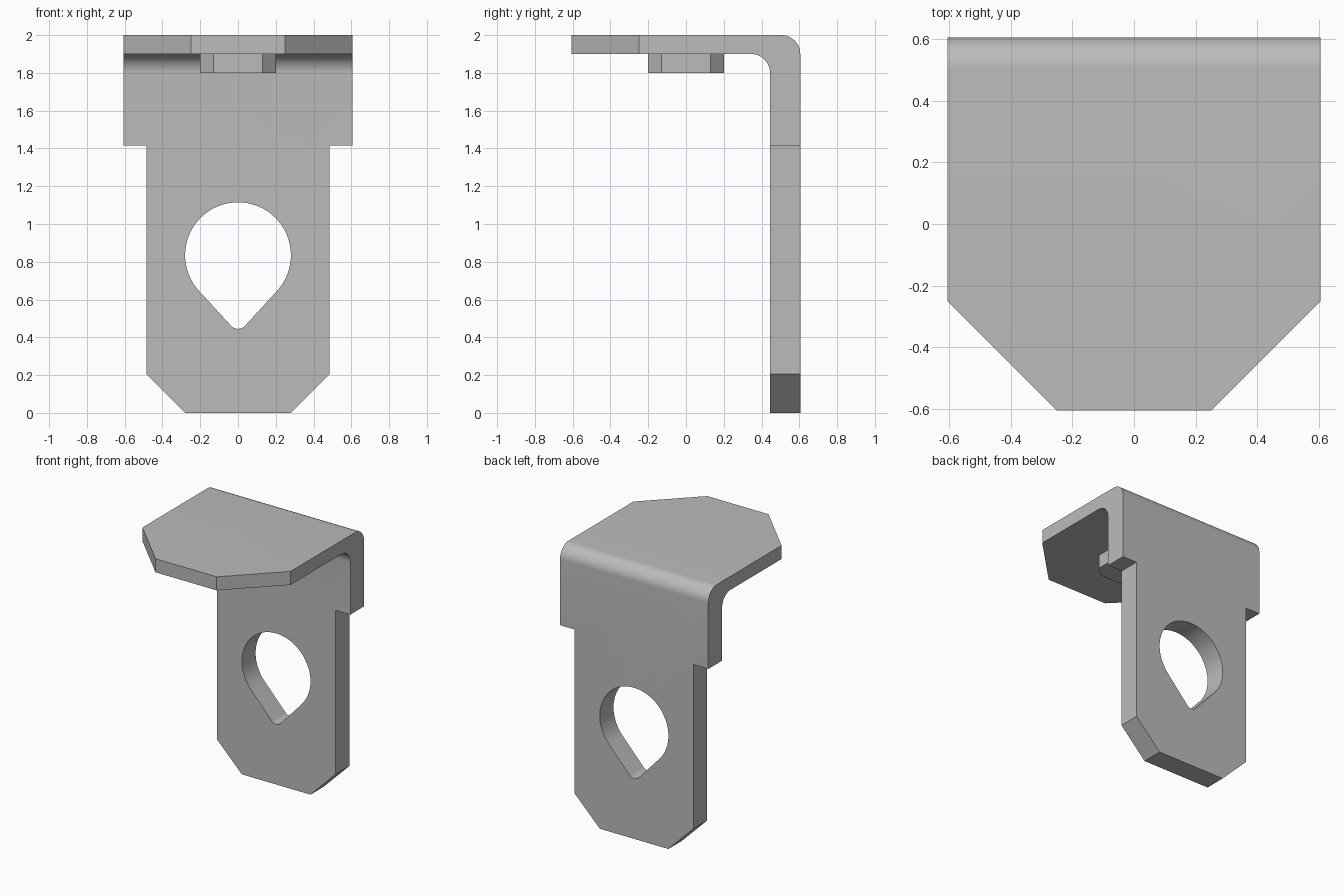
import bpy, bmesh
from math import sin, cos, pi, asin
from mathutils import Vector

cube = bpy.data.objects.get("Cube")
if cube:
    bpy.data.objects.remove(cube)

metal = bpy.data.materials.new("plain grey")
metal.use_nodes = True
GREY = (0.5, 0.5, 0.5, 1)
metal.diffuse_color = GREY
metal.node_tree.nodes["Principled BSDF"].inputs["Base Color"].default_value = GREY

HALF = 0.605          # half width and half depth
BACK_Y = 0.445        # front face of the hanging plate
TOP_Z = 1.9           # underside of the top plate


def arc(cx, cy, r, a0, a1, n=12):
    return [(cx + r * cos(a0 + (a1 - a0) * i / n),
             cy + r * sin(a0 + (a1 - a0) * i / n)) for i in range(n + 1)]


def prism(name, outline, to_3d, sweep, inward=False):
    """Extrude a flat outline along the sweep vector."""
    bm = bmesh.new()
    face = bm.faces.new([bm.verts.new(to_3d(a, b)) for a, b in outline])
    ext = bmesh.ops.extrude_face_region(bm, geom=[face], use_keep_orig=True)
    moved = [v for v in ext["geom"] if isinstance(v, bmesh.types.BMVert)]
    bmesh.ops.translate(bm, verts=moved, vec=Vector(sweep))
    bmesh.ops.recalc_face_normals(bm, faces=bm.faces[:])
    if inward:
        bmesh.ops.reverse_faces(bm, faces=bm.faces[:])
    mesh = bpy.data.meshes.new(name)
    bm.to_mesh(mesh)
    bm.free()
    mesh.materials.append(metal)
    obj = bpy.data.objects.new(name, mesh)
    bpy.context.collection.objects.link(obj)
    return obj


# Bent plate: L-shaped section swept across the width
section = [(-HALF, 2), *arc(HALF - 0.1, TOP_Z, 0.1, pi / 2, 0), (HALF, 0), (BACK_Y, 0),
           *arc(BACK_Y - 0.1, TOP_Z - 0.1, 0.1, 0, pi / 2), (-HALF, TOP_Z)]
bracket = prism("bent_plate", section, lambda y, z: (-HALF, y, z), (2 * HALF, 0, 0))

# Cutters: front corners, narrowed lower plate and teardrop hole
cutters = []
for s in (-1, 1):
    corner = [(s * 0.25, -HALF), (s * HALF, -0.25), (s * 0.96, -0.25 + 0.355), (s * 0.96, -0.96),
              (s * 0.25 - s * 0.355, -0.96)]
    corner = [(s * 0.25, -HALF), (s * HALF, -0.25), (s * 0.7, -0.155), (s * 0.7, -0.7),
              (s * 0.155, -0.7)]
    cutters.append(prism("corner_cutter", corner, lambda x, y: (x, y, 1.7), (0, 0, 0.5)))
    side = [(s * 0.485, 1.415), (s * 0.7, 1.415), (s * 0.7, -0.1), (s * 0.18, -0.1),
            (s * 0.28, 0), (s * 0.485, 0.205)]
    cutters.append(prism("side_cutter", side, lambda x, z: (x, 0.3, z), (0, 0.5, 0)))

big, small, high, low = 0.28, 0.05, 0.835, 0.495
tilt = asin((big - small) / (high - low))
teardrop = (arc(0, high, big, -tilt, pi + tilt, 48)
            + arc(0, low, small, pi + tilt, 2 * pi - tilt, 12))
cutters.append(prism("hole_cutter", teardrop, lambda x, z: (x, 0.3, z), (0, 0.5, 0)))

bpy.context.view_layer.objects.active = bracket
for cutter in cutters:
    cutter.hide_render = True
    mod = bracket.modifiers.new("cut", 'BOOLEAN')
    mod.operation, mod.solver, mod.object = 'DIFFERENCE', 'EXACT', cutter
    bpy.ops.object.modifier_apply(modifier=mod.name)
    bpy.data.objects.remove(cutter)

bpy.ops.object.select_all(action='DESELECT')
bracket.select_set(True)
bpy.ops.object.shade_smooth_by_angle(angle=pi / 6)

# Chamfered square socket under the top plate, its walls facing inward
w, c = 0.2, 0.13
socket = [(w, -c), (w, c), (c, w), (-c, w), (-w, c), (-w, -c), (-c, -w), (c, -w)]
prism("underside_socket", socket, lambda x, y: (x, y, 1.8), (0, 0, 0.1), inward=True)
